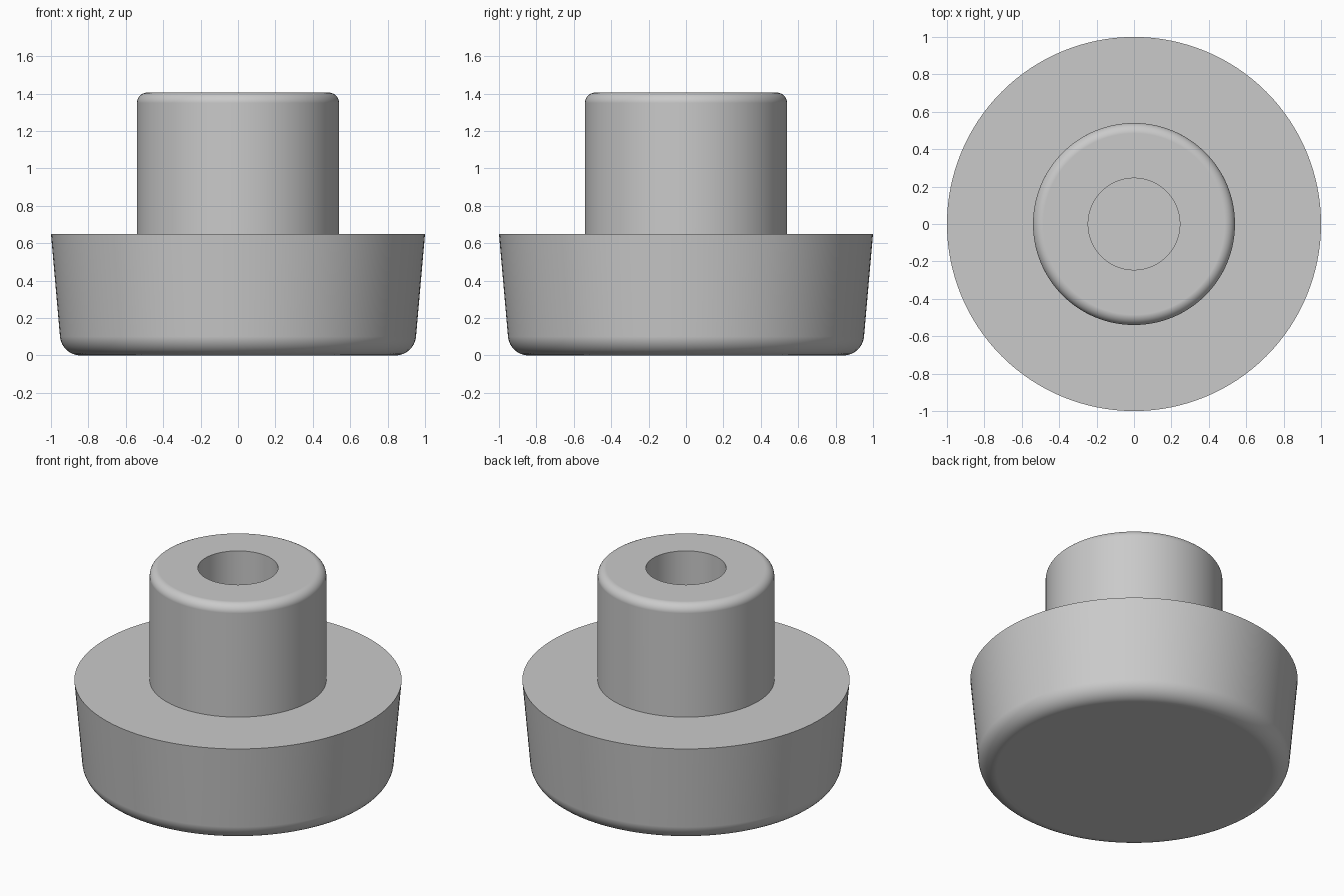
import bpy
import bmesh
import math
from mathutils import Vector

SEGMENTS = 128

cube = bpy.data.objects.get("Cube")
if cube:
    bpy.data.objects.remove(cube, do_unlink=True)

# Single grey finish
grey = bpy.data.materials.new("grey rubber")
grey.use_nodes = True
colour = (0.59, 0.59, 0.59, 1)
grey.diffuse_color = colour
grey.node_tree.nodes["Principled BSDF"].inputs["Base Color"].default_value = colour


def fillet(before, corner, after, radius, steps=10):
    """Points of a tangent arc that rounds one profile corner."""
    a, c, b = Vector(before), Vector(corner), Vector(after)
    u, v = (a - c).normalized(), (b - c).normalized()
    half = u.angle(v) / 2
    centre = c + (u + v).normalized() * radius / math.sin(half)
    reach = radius / math.tan(half)
    start = (c + u * reach - centre).normalized()
    end = (c + v * reach - centre).normalized()
    return [centre + start.lerp(end, i / steps).normalized() * radius
            for i in range(steps + 1)]


def lathe(name, corners, material):
    """Revolve a (radius, height, fillet radius) profile about the z axis."""
    path = []
    for i, (r, z, rounding) in enumerate(corners):
        if rounding:
            path += fillet(corners[i - 1][:2], (r, z), corners[i + 1][:2], rounding)
        else:
            path.append(Vector((r, z)))
    bm = bmesh.new()
    verts = [bm.verts.new((p.x, 0, p.y)) for p in path]
    edges = [bm.edges.new(pair) for pair in zip(verts, verts[1:])]
    bmesh.ops.spin(bm, geom=verts + edges, cent=(0, 0, 0), axis=(0, 0, 1),
                   angle=math.tau, steps=SEGMENTS, use_duplicate=False)
    bmesh.ops.remove_doubles(bm, verts=bm.verts[:], dist=0.0001)
    bmesh.ops.recalc_face_normals(bm, faces=bm.faces[:])
    mesh = bpy.data.meshes.new(name)
    bm.to_mesh(mesh)
    bm.free()
    mesh.materials.append(material)
    obj = bpy.data.objects.new(name, mesh)
    bpy.context.collection.objects.link(obj)
    bpy.ops.object.select_all(action="DESELECT")
    obj.select_set(True)
    bpy.context.view_layer.objects.active = obj
    bpy.ops.object.shade_smooth_by_angle(angle=math.radians(30))
    # Keep the flat rings flat beside the rounded edges
    weighted = obj.modifiers.new("Weighted Normals", "WEIGHTED_NORMAL")
    weighted.keep_sharp = True


# Tapered foot, rounded stem and blind bore as one turned solid
lathe("bumper_foot", [
    (0, 0, 0),
    (0.943, 0, 0.11),
    (1, 0.65, 0),
    (0.54, 0.65, 0),
    (0.54, 1.405, 0.055),
    (0.245, 1.405, 0),
    (0.245, 0.4, 0),
    (0, 0.4, 0),
], grey)
